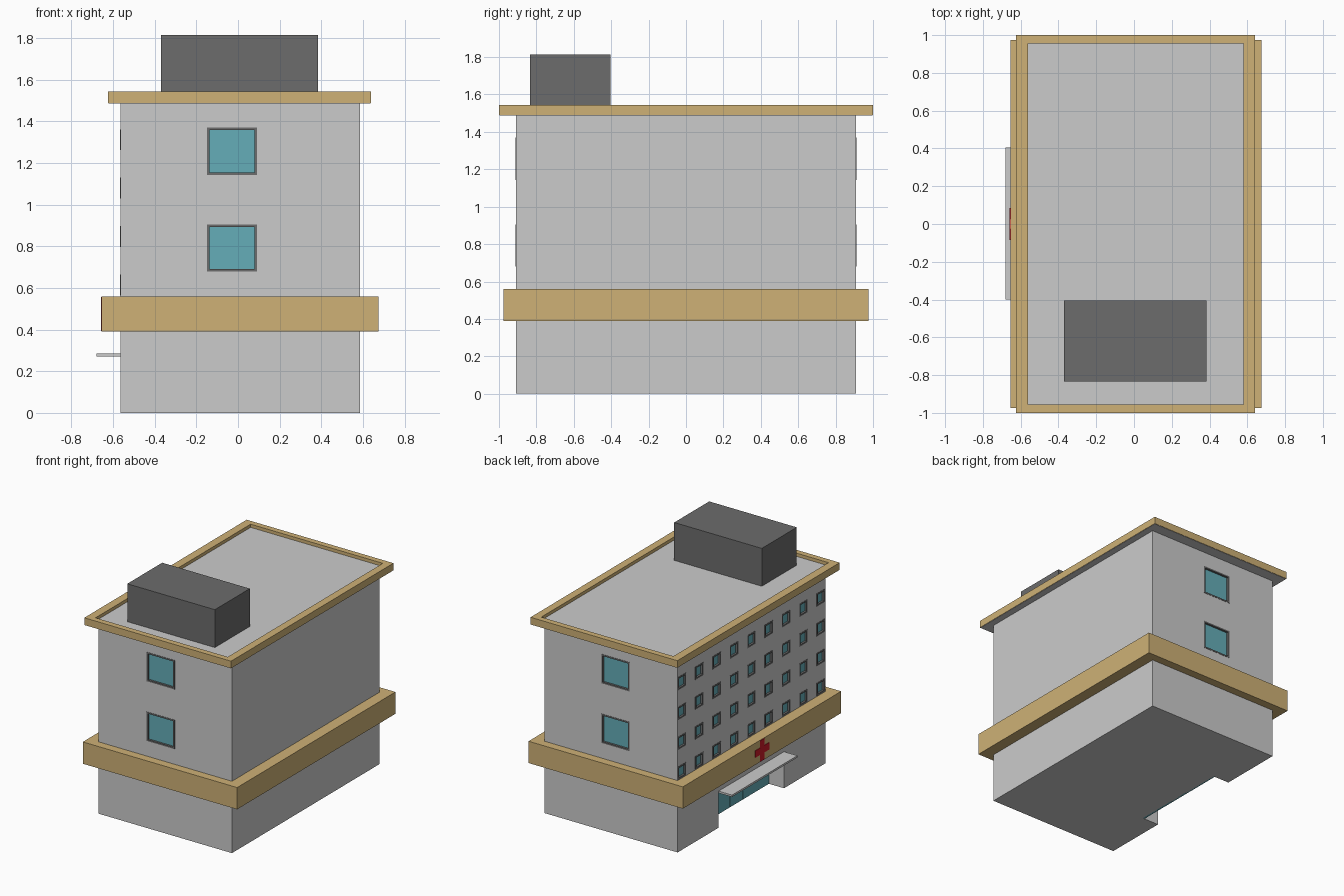
import bpy, bmesh

if "Cube" in bpy.data.objects:
    bpy.data.objects.remove(bpy.data.objects["Cube"])


def material(name, rgb):
    m = bpy.data.materials.new(name)
    m.diffuse_color = (*rgb, 1)
    m.use_nodes = True
    m.node_tree.nodes["Principled BSDF"].inputs["Base Color"].default_value = m.diffuse_color
    return m


WOOD = material("tan", (0.62, 0.44, 0.18))
GLASS = material("glass", (0.13, 0.42, 0.48))
DARK = material("dark_grey", (0.15, 0.15, 0.15))
RED = material("red", (0.6, 0.01, 0.02))


def boxes(name, spans, mat=None):
    """One object from a list of boxes given as (x0, x1, y0, y1, z0, z1)."""
    bm = bmesh.new()
    for x0, x1, y0, y1, z0, z1 in spans:
        vs = bmesh.ops.create_cube(bm, size=1)["verts"]
        for v in vs:
            v.co = (x1 if v.co.x > 0 else x0,
                    y1 if v.co.y > 0 else y0,
                    z1 if v.co.z > 0 else z0)
    me = bpy.data.meshes.new(name)
    bm.to_mesh(me)
    bm.free()
    ob = bpy.data.objects.new(name, me)
    bpy.context.collection.objects.link(ob)
    if mat:
        me.materials.append(mat)
    return ob


def cut(target, cutter):
    mod = target.modifiers.new("cut", 'BOOLEAN')
    mod.operation = 'DIFFERENCE'
    mod.solver = 'EXACT'
    mod.object = cutter
    cutter.hide_render = True
    cutter.hide_viewport = True
    cutter.display_type = 'WIRE'


def ring(name, outer, inner, z0, z1, mat):
    """Rectangular ring between two (x0, x1, y0, y1) outlines."""
    bm = bmesh.new()
    loops = []
    for z in (z0, z1):
        for x0, x1, y0, y1 in (outer, inner):
            loops.append([bm.verts.new(p) for p in
                          ((x0, y0, z), (x1, y0, z), (x1, y1, z), (x0, y1, z))])
    for a, b in ((0, 2), (2, 3), (3, 1), (1, 0)):
        for i in range(4):
            j = (i + 1) % 4
            bm.faces.new((loops[a][i], loops[a][j], loops[b][j], loops[b][i]))
    bmesh.ops.recalc_face_normals(bm, faces=bm.faces)
    me = bpy.data.meshes.new(name)
    bm.to_mesh(me)
    bm.free()
    me.materials.append(mat)
    ob = bpy.data.objects.new(name, me)
    bpy.context.collection.objects.link(ob)


X0, X1, Y = -0.565, 0.585, 0.91
PROUD, DEEP, INSET = 0.002, 0.022, 0.014
holes, frames, panes = [], [], []


def window(wall, u, z, w, h, f):
    """Recessed window on 'front', 'back' or 'left' wall, frame width f."""
    def place(u0, u1, d0, d1, z0, z1):
        # d is the distance outward from the wall
        if wall == 'left':
            return (X0 - d1, X0 - d0, u0, u1, z0, z1)
        if wall == 'front':
            return (u0, u1, -Y - d1, -Y - d0, z0, z1)
        return (u0, u1, Y + d0, Y + d1, z0, z1)
    a, b, c, d = u - w / 2, u + w / 2, z - h / 2, z + h / 2
    holes.append(place(a, b, -DEEP, 0.05, c, d))
    panes.append(place(a + f, b - f, -DEEP, -INSET, c + f, d - f))
    for s in ((a, a + f, c, d), (b - f, b, c, d),
              (a + f, b - f, c, c + f), (a + f, b - f, d - f, d)):
        frames.append(place(s[0], s[1], -DEEP, PROUD, s[2], s[3]))


# large windows on both short walls
for wall in ('front', 'back'):
    for z in (0.7925, 1.2575):
        window(wall, -0.029, z, 0.242, 0.227, 0.012)

# grid of small windows on the left wall
for col in range(9):
    for row in range(4):
        window('left', 0.857 - col * 0.2137, 0.615 + row * 0.2325, 0.1, 0.1, 0.012)

# main block with entrance recess and window recesses
body = boxes("building_body", [(X0, X1, -Y, Y, 0, 1.49)])
holes.append((-0.7, -0.425, -0.40, 0.405, -0.1, 0.27))
cut(body, boxes("opening_cutter", holes))
boxes("window_frames", frames, DARK)
boxes("window_glass", panes, GLASS)

# entrance glazing in separate panels, and canopy
n, e0, w = 5, -0.40, 0.805 / 5
boxes("entrance_glass", [(-0.435, -0.420, e0 + i * w + 0.001, e0 + (i + 1) * w - 0.001, 0, 0.27)
                         for i in range(n)], GLASS)
boxes("entrance_canopy", [(-0.68, -0.555, -0.40, 0.405, 0.27, 0.285)])

# tan band around the building with a red cross sign
ring("facade_band", (-0.655, 0.675, -0.975, 0.975), (X0 + 0.005, X1 - 0.005, -0.905, 0.905),
     0.39, 0.56, WOOD)
boxes("cross_sign", [(-0.659, -0.650, -0.027, 0.027, 0.393, 0.557),
                     (-0.659, -0.650, -0.085, -0.027, 0.448, 0.502),
                     (-0.659, -0.650, 0.027, 0.085, 0.448, 0.502)], RED)

# roof slab, rim and rooftop block
boxes("roof_slab", [(-0.622, 0.637, -0.997, 0.997, 1.487, 1.52)])
ring("roof_rim", (-0.625, 0.64, -1, 1), (-0.56, 0.58, -0.955, 0.955), 1.489, 1.545, WOOD)
boxes("rooftop_block", [(-0.37, 0.385, -0.835, -0.405, 1.51, 1.815)], DARK)
